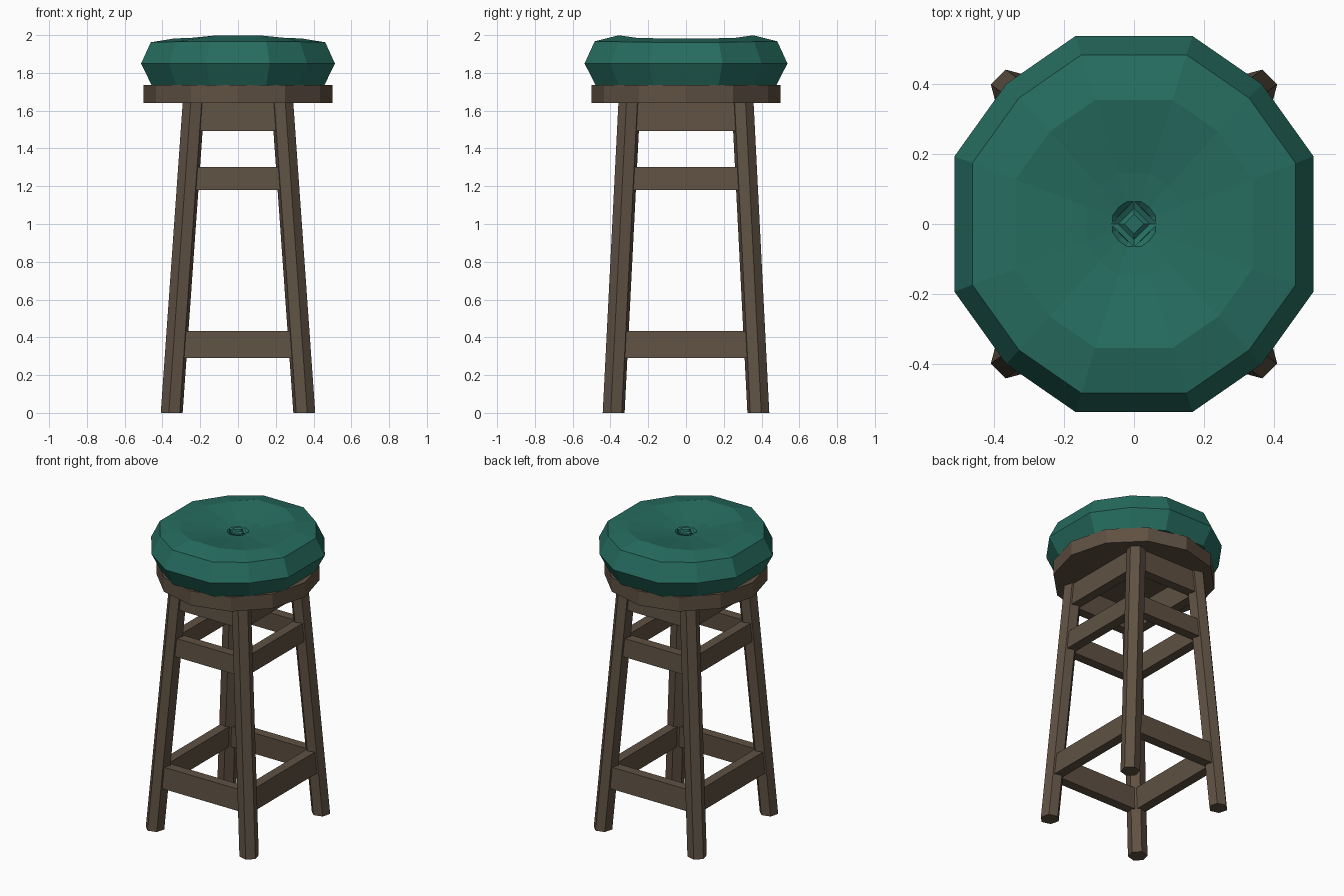
import bpy, bmesh, math
from mathutils import Vector

if "Cube" in bpy.data.objects:
    bpy.data.objects.remove(bpy.data.objects["Cube"])


def material(name, rgb):
    m = bpy.data.materials.new(name)
    m.diffuse_color = (*rgb, 1)
    m.use_nodes = True
    m.node_tree.nodes["Principled BSDF"].inputs["Base Color"].default_value = m.diffuse_color
    return m


GREEN = material("green cushion cloth", (0.019, 0.150, 0.115))
WOOD = material("dark brown wood", (0.115, 0.083, 0.056))


def loft(name, rings, mat):
    """Skin matching rings of points and cap both ends."""
    bm = bmesh.new()
    vs = [[bm.verts.new(p) for p in r] for r in rings]
    n = len(vs[0])
    for a, b in zip(vs, vs[1:]):
        for i in range(n):
            j = (i + 1) % n
            bm.faces.new((a[i], a[j], b[j], b[i]))
    bm.faces.new(vs[0])
    bm.faces.new(vs[-1])
    bmesh.ops.recalc_face_normals(bm, faces=bm.faces)
    me = bpy.data.meshes.new(name)
    bm.to_mesh(me)
    bm.free()
    me.materials.append(mat)
    ob = bpy.data.objects.new(name, me)
    bpy.context.collection.objects.link(ob)
    return ob


def ngon(n, r, z, cx=0, cy=0, start=0):
    return [(cx + r * math.cos(start + i * math.tau / n),
             cy + r * math.sin(start + i * math.tau / n), z) for i in range(n)]


# Padded cushion: twelve-sided outline, mirrored from one quarter
quarter = [(0.513, 0.193), (0.365, 0.40), (0.167, 0.537)]
outline = (quarter + [(-x, y) for x, y in reversed(quarter)]
           + [(-x, -y) for x, y in quarter]
           + [(x, -y) for x, y in reversed(quarter)])


def cushion_ring(scale, side, diagonal, front):
    heights = [side, diagonal, front, front, diagonal, side] * 2
    return [(x * scale, y * scale, z) for (x, y), z in zip(outline, heights)]


loft("cushion", [
    cushion_ring(0.89, 1.733, 1.733, 1.733),
    cushion_ring(1.00, 1.85, 1.85, 1.85),
    cushion_ring(0.90, 1.962, 1.965, 1.967),
    cushion_ring(0.66, 1.982, 1.986, 1.999),
    cushion_ring(0.27, 1.965, 1.962, 1.960),
    cushion_ring(0.12, 1.952, 1.950, 1.950),
    cushion_ring(0.08, 1.93, 1.93, 1.93)], GREEN)

# Diamond button in the middle of the cushion
loft("cushion_button", [ngon(4, 0.068, 1.925), ngon(4, 0.066, 1.953),
                        ngon(4, 0.045, 1.945), ngon(4, 0.028, 1.955)], GREEN)

# Round wooden seat board
loft("seat_board", [ngon(12, 0.50, 1.64), ngon(12, 0.50, 1.737)], WOOD)


# Splayed legs
def leg_centre(z):
    t = z / 1.64
    return 0.351 - 0.116 * t, 0.383 - 0.083 * t


for sx, side in ((-1, "left"), (1, "right")):
    for sy, end in ((-1, "front"), (1, "back")):
        rings = []
        for z in (0, 1.66):
            x, y = leg_centre(z)
            rings.append([(sx * px, sy * py, pz) for px, py, pz in
                          ngon(6, 0.06, z, x, y, math.radians(15))])
        loft(f"{end}_{side}_leg", rings, WOOD)


# Rails between the legs, leaning with them
def rail(name, z0, z1, along_x, sign, half=0.032):
    rings = []
    for z in (z0, z1):
        x, y = leg_centre(z)
        length, off = (x, y) if along_x else (y, x)
        ring = []
        for u, v in ((-1, -1), (1, -1), (1, 1), (-1, 1)):
            a, b = u * length, sign * off + v * half
            ring.append((a, b, z) if along_x else (b, a, z))
        rings.append(ring)
    loft(name, rings, WOOD)


for part, z0, z1 in (("lower_rail", 0.29, 0.433), ("upper_rail", 1.18, 1.302),
                     ("apron", 1.492, 1.65)):
    for end, along_x, sign in (("front", True, -1), ("back", True, 1),
                               ("left", False, -1), ("right", False, 1)):
        rail(f"{end}_{part}", z0, z1, along_x, sign)
